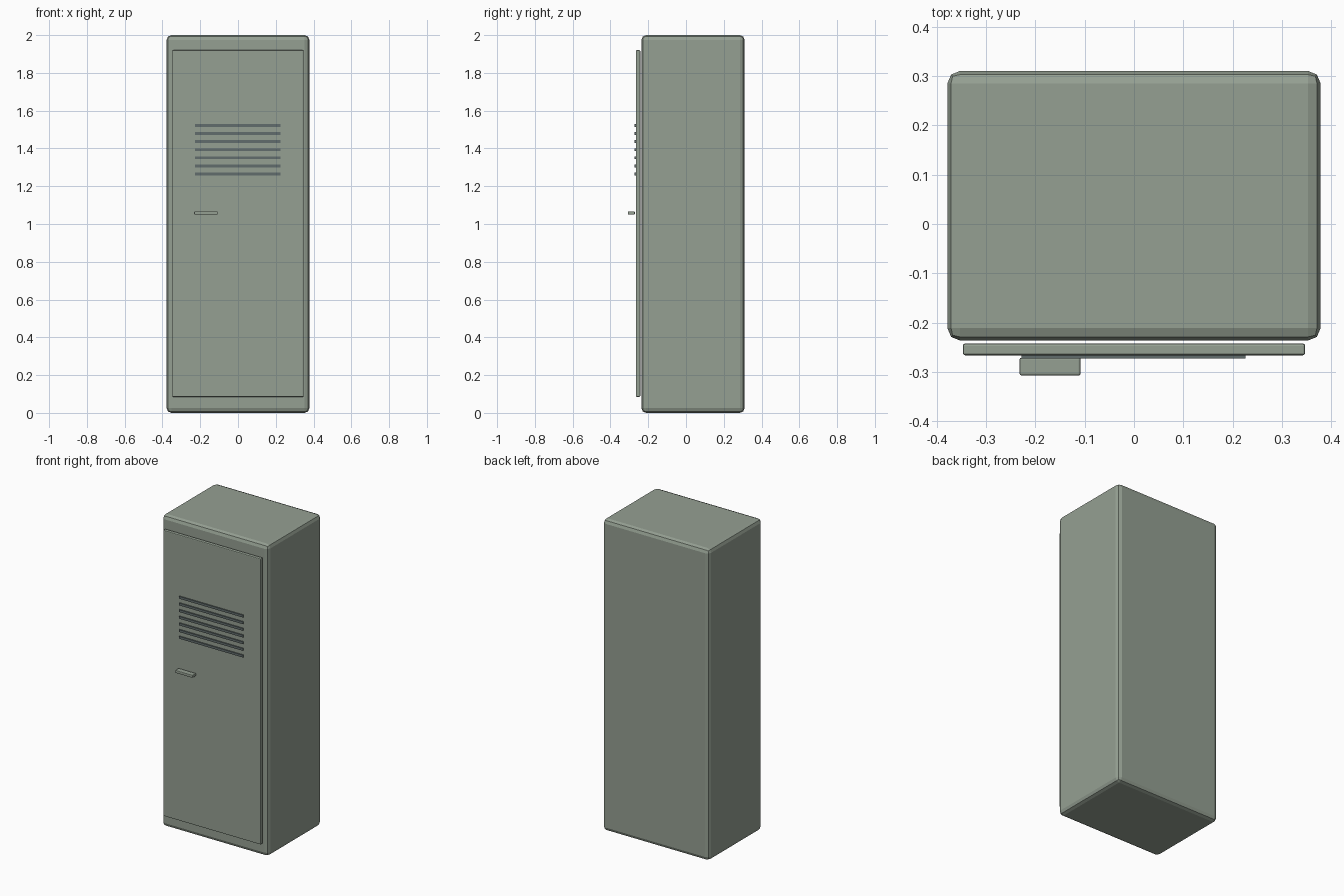
import bpy

default = bpy.data.objects.get("Cube")
if default:
    bpy.data.objects.remove(default, do_unlink=True)


def make_material(name, color):
    mat = bpy.data.materials.new(name)
    mat.use_nodes = True
    mat.diffuse_color = (*color, 1)
    mat.node_tree.nodes["Principled BSDF"].inputs["Base Color"].default_value = (*color, 1)
    return mat


def box(name, low, high, mat, bevel=0.0, segments=2):
    """Box between two corners, with optional rounded edges."""
    center = [(a + b) / 2 for a, b in zip(low, high)]
    bpy.ops.mesh.primitive_cube_add(size=1, location=center)
    obj = bpy.context.object
    obj.name = name
    obj.scale = [b - a for a, b in zip(low, high)]
    bpy.ops.object.transform_apply(location=False, rotation=False, scale=True)
    obj.data.materials.append(mat)
    if bevel:
        mod = obj.modifiers.new("rounded_edges", "BEVEL")
        mod.width = bevel
        mod.segments = segments
    return obj


green = make_material("sage green metal", (0.30, 0.35, 0.29))
dark = make_material("dark grey slot", (0.12, 0.15, 0.15))

# Cabinet and door
box("cabinet", (-0.378, -0.236, 0), (0.378, 0.31, 2), green, 0.025)
box("door", (-0.347, -0.266, 0.085), (0.347, -0.242, 1.92), green, 0.005)

# Ventilation slots
for i in range(7):
    z = 1.265 + i * 0.0428
    box(f"vent_slot_{i + 1}", (-0.228, -0.273, z - 0.0075),
        (0.226, -0.264, z + 0.0075), dark)

# Handle
box("handle", (-0.232, -0.307, 1.049), (-0.108, -0.271, 1.067), green, 0.004)
